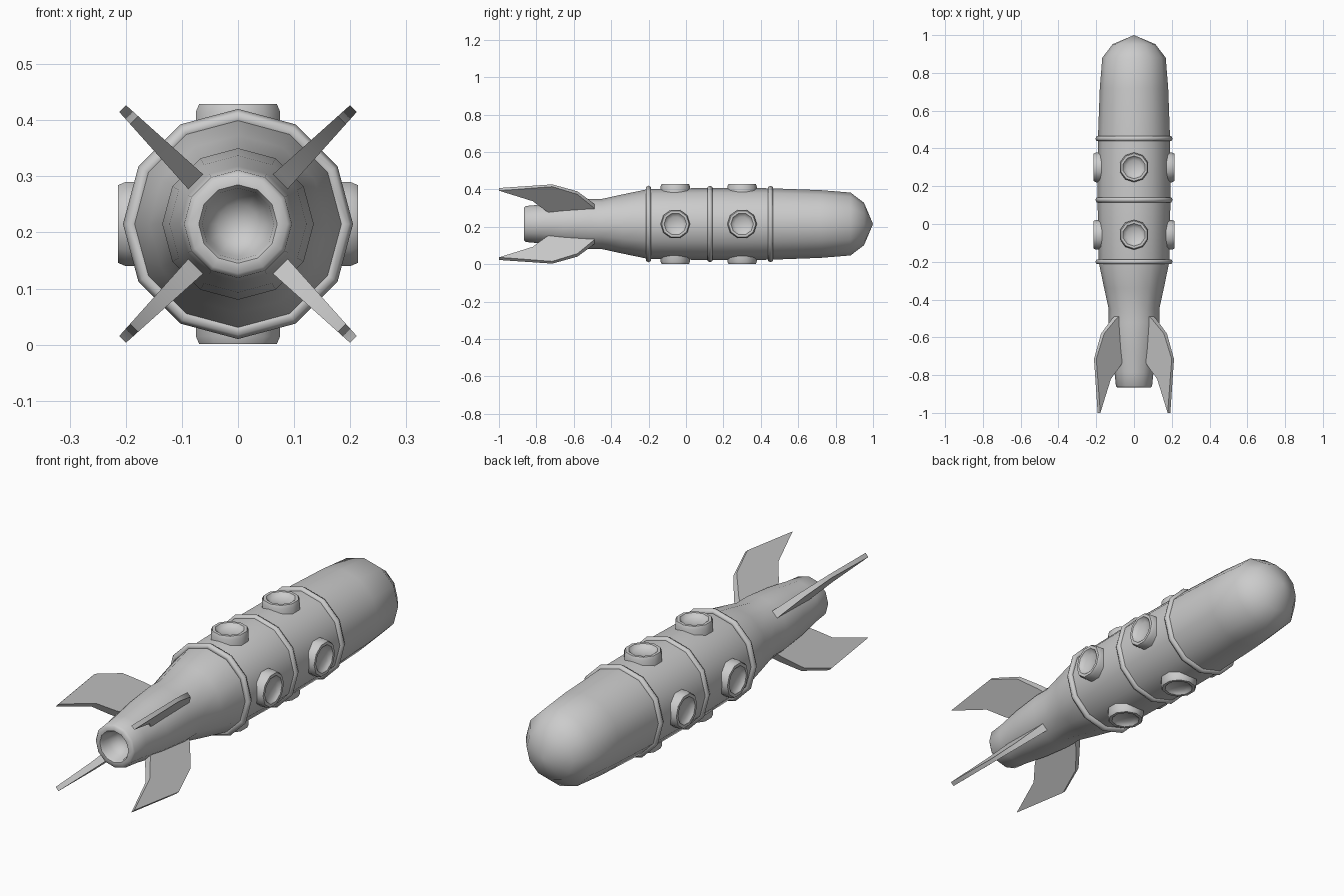
import bpy, bmesh, math
from mathutils import Matrix, Vector

if "Cube" in bpy.data.objects:
    bpy.data.objects.remove(bpy.data.objects["Cube"])

CZ = 0.215                                   # height of the rocket axis
AXIS = Matrix.Translation((0, 0, CZ)) @ Matrix.Rotation(-math.pi / 2, 4, 'X')  # local z -> +y


def finish(name, bm, angle):
    bmesh.ops.remove_doubles(bm, verts=bm.verts, dist=1e-5)
    bmesh.ops.recalc_face_normals(bm, faces=bm.faces)
    me = bpy.data.meshes.new(name)
    bm.to_mesh(me)
    bm.free()
    ob = bpy.data.objects.new(name, me)
    bpy.context.collection.objects.link(ob)
    bpy.ops.object.select_all(action='DESELECT')
    ob.select_set(True)
    bpy.context.view_layer.objects.active = ob
    bpy.ops.object.shade_smooth_by_angle(angle=math.radians(angle))
    return ob


def lathe(name, profile, sides, matrix, closed=False, angle=50, turn=0.0):
    """Revolve (radius, height) points round local z."""
    bm = bmesh.new()
    rows = [[bm.verts.new(matrix @ Vector((r * math.cos(a), r * math.sin(a), h)))
             for a in (turn + 2 * math.pi * i / sides for i in range(sides))]
            for r, h in profile]
    pairs = list(zip(rows, rows[1:]))
    if closed:
        pairs.append((rows[-1], rows[0]))
    for a, b in pairs:
        for i in range(sides):
            j = (i + 1) % sides
            bm.faces.new((a[i], a[j], b[j], b[i]))
    return finish(name, bm, angle)


# Hull: nose to tail, then the hollow nozzle bowl
hull = [(0, 1.0), (0.113, 0.952), (0.168, 0.88), (0.181, 0.72), (0.191, 0.45),
        (0.193, 0.13), (0.187, -0.20), (0.158, -0.34), (0.134, -0.45), (0.135, -0.52),
        (0.122, -0.66), (0.103, -0.785), (0.096, -0.857), (0.088, -0.866),
        (0.070, -0.866), (0.064, -0.855), (0.058, -0.82), (0.036, -0.79), (0, -0.78)]
lathe("hull", hull, 12, AXIS, angle=55)

# Hull bands
for k, y in enumerate((-0.20, 0.128, 0.452)):
    band = [(0.190 + 0.015 * math.cos(t), y + 0.015 * math.sin(t))
            for t in (2 * math.pi * i / 6 for i in range(6))]
    lathe(f"hull_band_{k + 1}", band, 12, AXIS, closed=True, angle=65)

# Portholes: two rows of four, raised rim with dished window
porthole = [(0.079, 0.155), (0.079, 0.200), (0.073, 0.2135), (0.060, 0.2135),
            (0.054, 0.206), (0.040, 0.198), (0, 0.194)]
for k in range(4):
    for row, y in (("rear", -0.057), ("front", 0.300)):
        m = (Matrix.Translation((0, y, CZ)) @ Matrix.Rotation(k * math.pi / 2, 4, 'Y'))
        lathe(f"porthole_{row}_{k + 1}", porthole, 10, m, angle=42, turn=math.pi / 2)

# Tail fins: swept outline (y, radius), thinner towards the tip
outline = [(-0.47, 0.105), (-0.505, 0.152), (-0.58, 0.235), (-0.715, 0.291), (-1.0, 0.262),
           (-0.82, 0.187), (-0.75, 0.118), (-0.72, 0.095)]
for k in range(4):
    turn = Matrix.Translation((0, 0, CZ)) @ Matrix.Rotation(math.pi / 4 + k * math.pi / 2, 4, 'Y')
    bm = bmesh.new()
    sides = []
    for s in (-1, 1):
        sides.append([bm.verts.new(turn @ Vector((s * (0.019 - 0.055 * (r - 0.1)), y, r)))
                      for y, r in outline])
    a, b = sides
    n = len(outline)
    # Strips across the fin pair leading-edge points with trailing-edge points
    for v in sides:
        for i in range(n // 2 - 1):
            bm.faces.new((v[i], v[i + 1], v[n - 2 - i], v[n - 1 - i]))
    for i in range(n):
        j = (i + 1) % n
        bm.faces.new((a[i], a[j], b[j], b[i]))
    finish(f"tail_fin_{k + 1}", bm, 35)
